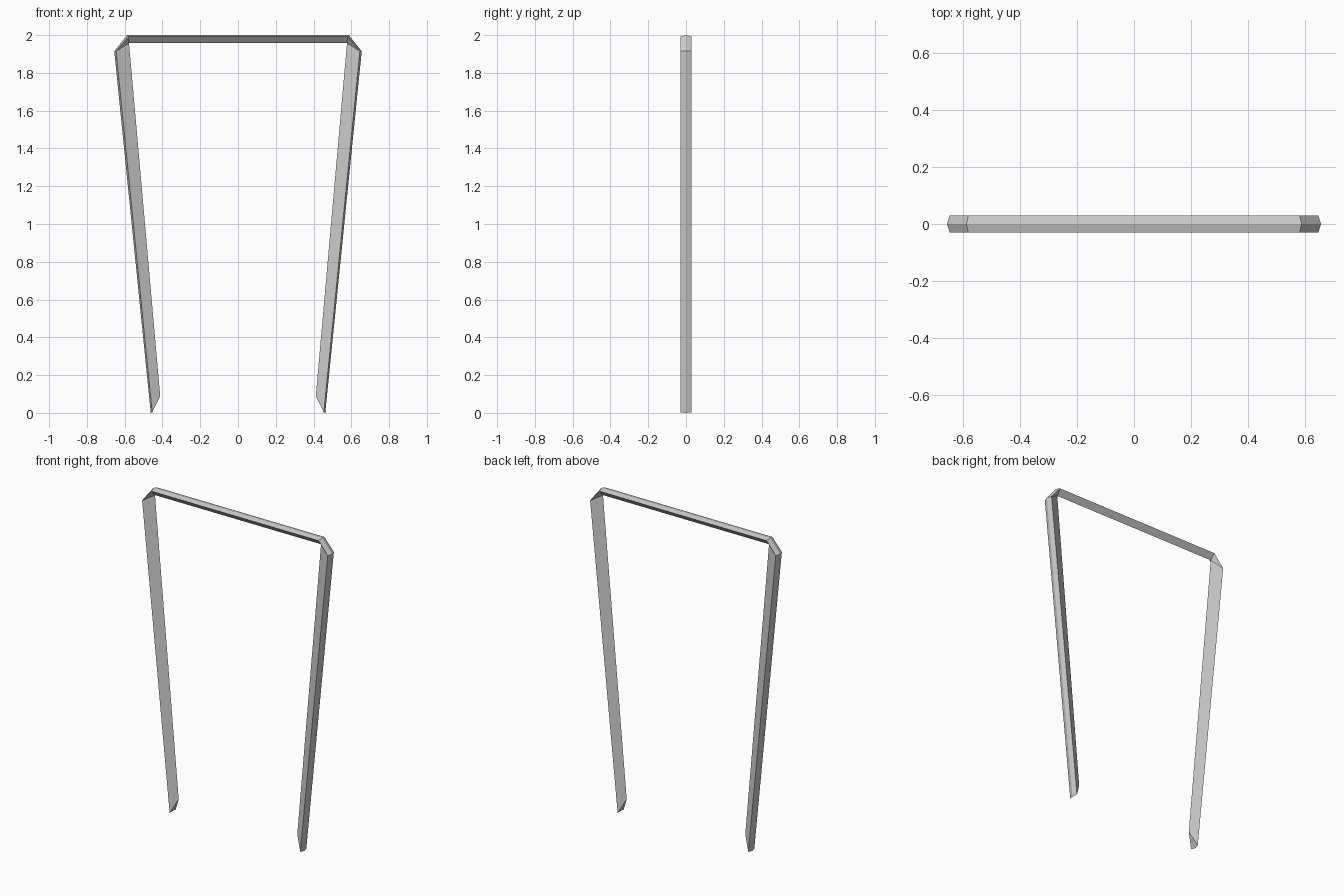
import bpy, bmesh

if "Cube" in bpy.data.objects:
    bpy.data.objects.remove(bpy.data.objects["Cube"])

HALF_W = 0.03

# Stations along the left half: outer ridge, side edges, inner ridge as (x, z)
stations = [
    ((-0.462, 0.0), (-0.454, 0.003), (-0.412, 0.09)),      # foot
    ((-0.655, 1.915), (-0.645, 1.915), (-0.577, 1.957)),   # shoulder
    ((-0.587, 2.0), (-0.58, 1.992), (-0.577, 1.957)),      # bar end
]
# Mirror the stations to complete the frame
stations += [tuple((-x, z) for x, z in s) for s in reversed(stations)]

# Sweep the four-sided section through the stations
bm = bmesh.new()
rings = []
for (ox, oz), (sx, sz), (ix, iz) in stations:
    rings.append([bm.verts.new(p) for p in (
        (ox, 0, oz), (sx, -HALF_W, sz), (ix, 0, iz), (sx, HALF_W, sz))])
for a, b in zip(rings, rings[1:]):
    for i in range(4):
        j = (i + 1) % 4
        bm.faces.new((a[i], a[j], b[j], b[i]))
# Foot caps
bm.faces.new(rings[0])
bm.faces.new(rings[-1])
bmesh.ops.remove_doubles(bm, verts=bm.verts[:], dist=0.0005)
bmesh.ops.recalc_face_normals(bm, faces=bm.faces[:])

mesh = bpy.data.meshes.new("gate_frame")
bm.to_mesh(mesh)
bm.free()
bpy.context.collection.objects.link(bpy.data.objects.new("gate_frame", mesh))
